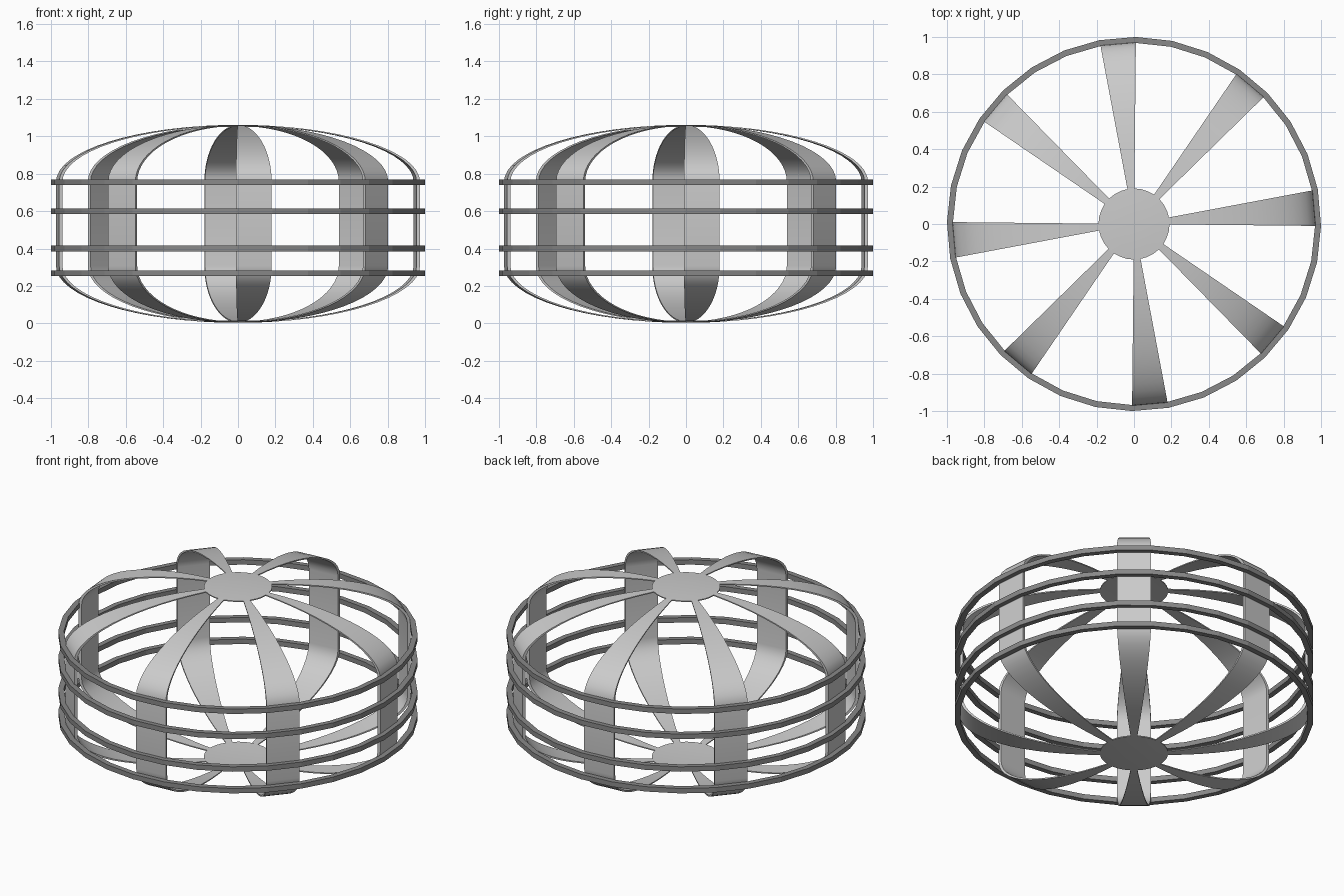
import bpy, bmesh
from math import sin, cos, pi, asin, sqrt, radians

if "Cube" in bpy.data.objects:
    bpy.data.objects.remove(bpy.data.objects["Cube"])

SEG = 32
OFF = radians(-0.6)          # slight twist of the whole cage
R_RIB, R_HUB = 0.973, 0.19
Z_LOW, Z_HIGH, DOME = 0.307, 0.757, 0.304
THICK_R, THICK_Z = 0.018, 0.006


def material(name, v):
    m = bpy.data.materials.new(name)
    m.diffuse_color = (v, v, v, 1)
    m.use_nodes = True
    m.node_tree.nodes["Principled BSDF"].inputs["Base Color"].default_value = m.diffuse_color
    return m


RIB_GREY = material("rib_grey", 0.55)
HOOP_GREY = material("hoop_grey", 0.25)


def make_object(name, bm, mat, smooth=False):
    bmesh.ops.recalc_face_normals(bm, faces=bm.faces)
    mesh = bpy.data.meshes.new(name)
    bm.to_mesh(mesh)
    bm.free()
    mesh.materials.append(mat)
    ob = bpy.data.objects.new(name, mesh)
    bpy.context.collection.objects.link(ob)
    if smooth:
        bpy.ops.object.select_all(action='DESELECT')
        ob.select_set(True)
        bpy.context.view_layer.objects.active = ob
        bpy.ops.object.shade_smooth_by_angle(angle=radians(30))
    return ob


def polar(r, i, z):
    a = OFF + 2 * pi * i / SEG
    return (r * cos(a), r * sin(a), z)


# Flat rectangular hoop
def hoop(name, z, r_out=1.0, r_in=0.968, h=0.03):
    bm = bmesh.new()
    section = [(r_out, z - h / 2), (r_out, z + h / 2), (r_in, z + h / 2), (r_in, z - h / 2)]
    loops = [[bm.verts.new(polar(r, i, zz)) for r, zz in section] for i in range(SEG)]
    for i in range(SEG):
        a, b = loops[i], loops[(i + 1) % SEG]
        for j in range(4):
            k = (j + 1) % 4
            bm.faces.new((a[j], b[j], b[k], a[k]))
    make_object(name, bm, HOOP_GREY)


# Hub: thin, very shallow cap that continues the rib curve
def hub(name, top):
    bm = bmesh.new()

    def z_at(r, inset):
        z = Z_HIGH + DOME * sqrt(1 - (r / R_RIB) ** 2) - inset
        return z if top else Z_HIGH + Z_LOW - z

    section = [(r, z_at(r, 0)) for r in (0.06, 0.13, R_HUB)]
    section += [(r, z_at(r, THICK_Z)) for r in (R_HUB, 0.13, 0.06)]
    loops = [[bm.verts.new(polar(r, i, z)) for r, z in section] for i in range(SEG)]
    for i in range(SEG):
        a, b = loops[i], loops[(i + 1) % SEG]
        for j in range(len(section) - 1):
            bm.faces.new((a[j], b[j], b[j + 1], a[j + 1]))
    for j in (0, -1):
        bm.faces.new([loop[j] for loop in loops])
    make_object(name, bm, RIB_GREY, True)


# Rib: one 1/32 slice of the rounded drum profile, with thickness
def profile(inner):
    n = 14
    r, b = R_RIB - THICK_R * inner, DOME - THICK_Z * inner
    t0 = asin(R_HUB / r)
    ts = [t0 + (pi / 2 - t0) * i / n for i in range(n + 1)]
    top = [(r * sin(t), Z_HIGH + b * cos(t)) for t in ts]
    return top + [(x, Z_HIGH + Z_LOW - z) for x, z in reversed(top)]


def rib(name, start):
    bm = bmesh.new()
    strips = [[bm.verts.new(polar(r, start + s, z)) for r, z in profile(inner)]
              for s, inner in ((0, 0), (1, 0), (1, 1), (0, 1))]
    n = len(strips[0])
    for j in range(4):
        a, b = strips[j], strips[(j + 1) % 4]
        for i in range(n - 1):
            bm.faces.new((a[i], b[i], b[i + 1], a[i + 1]))
    for i in (0, n - 1):
        bm.faces.new([s[i] for s in strips])
    make_object(name, bm, RIB_GREY, True)


for i, z in enumerate((0.267, 0.4, 0.6, 0.754)):
    hoop(f"hoop_{i + 1}", z)
for k in range(8):
    rib(f"rib_{k + 1}", k * SEG // 8)
hub("bottom_hub", False)
hub("top_hub", True)
